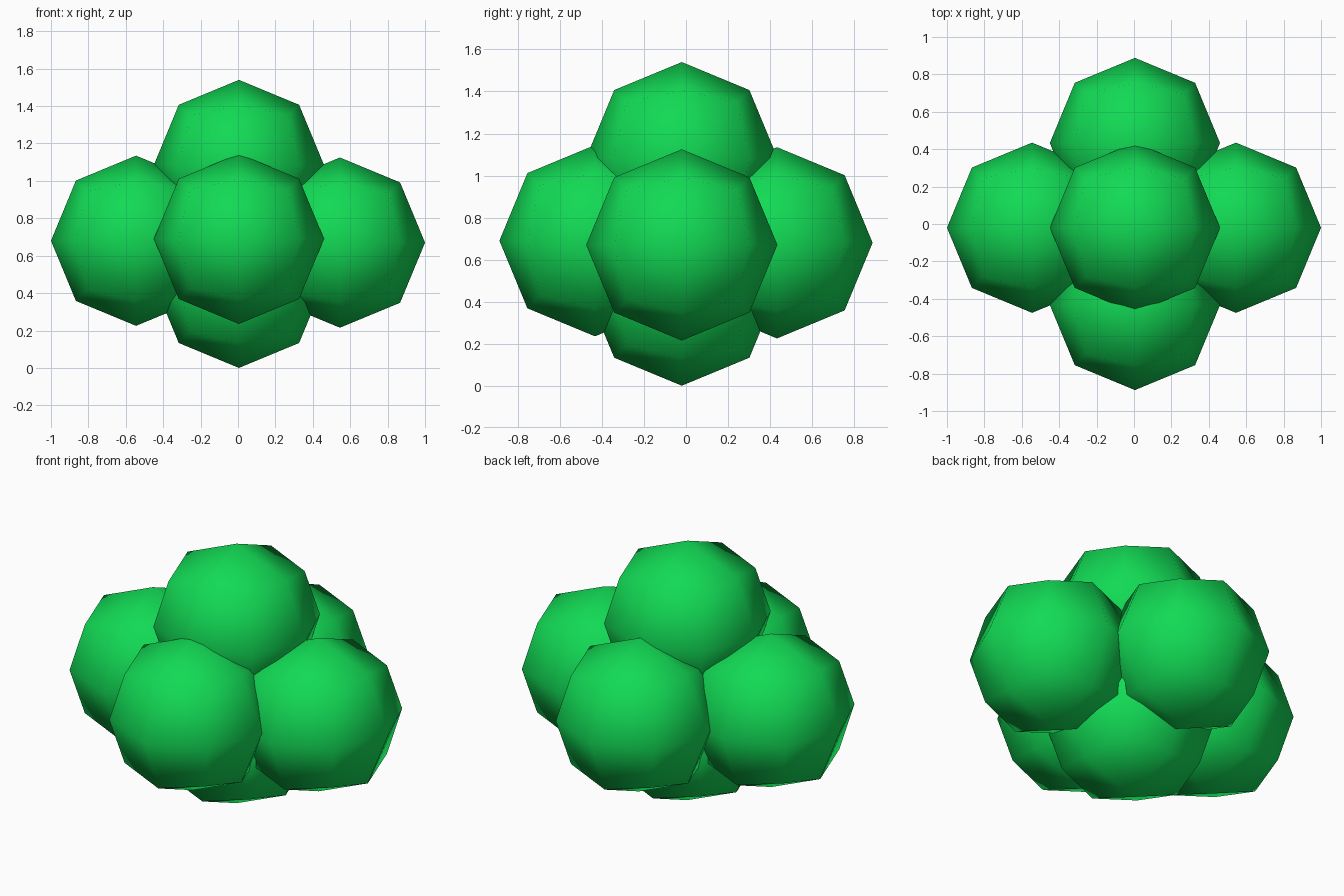
import bpy
import bmesh

RADIUS = 0.455

# Remove the default cube only
cube = bpy.data.objects.get("Cube")
if cube:
    bpy.data.objects.remove(cube, do_unlink=True)

# Single green material
green = bpy.data.materials.new("leaf_green")
green.use_nodes = True
colour = (0.006, 0.70, 0.09, 1.0)
green.diffuse_color = colour
green.node_tree.nodes["Principled BSDF"].inputs["Base Color"].default_value = colour


def is_edge_mid(vert):
    """True for points halfway along an original cube edge."""
    return sum(abs(c) < 0.001 for c in vert.co) == 1


def make_ball(name, centre):
    """Low-poly ball: a once-subdivided cube pushed out to a sphere."""
    bm = bmesh.new()
    bmesh.ops.create_cube(bm, size=2)
    bmesh.ops.subdivide_edges(bm, edges=bm.edges[:], cuts=1, use_grid_fill=True)
    for vert in bm.verts:
        vert.co = vert.co.normalized() * RADIUS
    # Split every quad between its two edge midpoints
    for face in bm.faces[:]:
        mids = [v for v in face.verts if is_edge_mid(v)]
        bmesh.utils.face_split(face, mids[0], mids[1])
    bmesh.ops.recalc_face_normals(bm, faces=bm.faces[:])
    for face in bm.faces:
        face.smooth = True
    mesh = bpy.data.meshes.new(name)
    bm.to_mesh(mesh)
    bm.free()
    mesh.materials.append(green)
    ball = bpy.data.objects.new(name, mesh)
    ball.location = centre
    bpy.context.collection.objects.link(ball)


# Six overlapping balls, one for each direction
balls = {
    "top_ball": (0.005, -0.02, 1.085),
    "bottom_ball": (0.005, -0.02, 0.455),
    "left_ball": (0.545, -0.02, 0.67),
    "right_ball": (-0.545, -0.02, 0.68),
    "front_ball": (0.005, -0.433, 0.69),
    "back_ball": (0.005, 0.433, 0.68),
}
for ball_name, position in balls.items():
    make_ball(ball_name, position)
